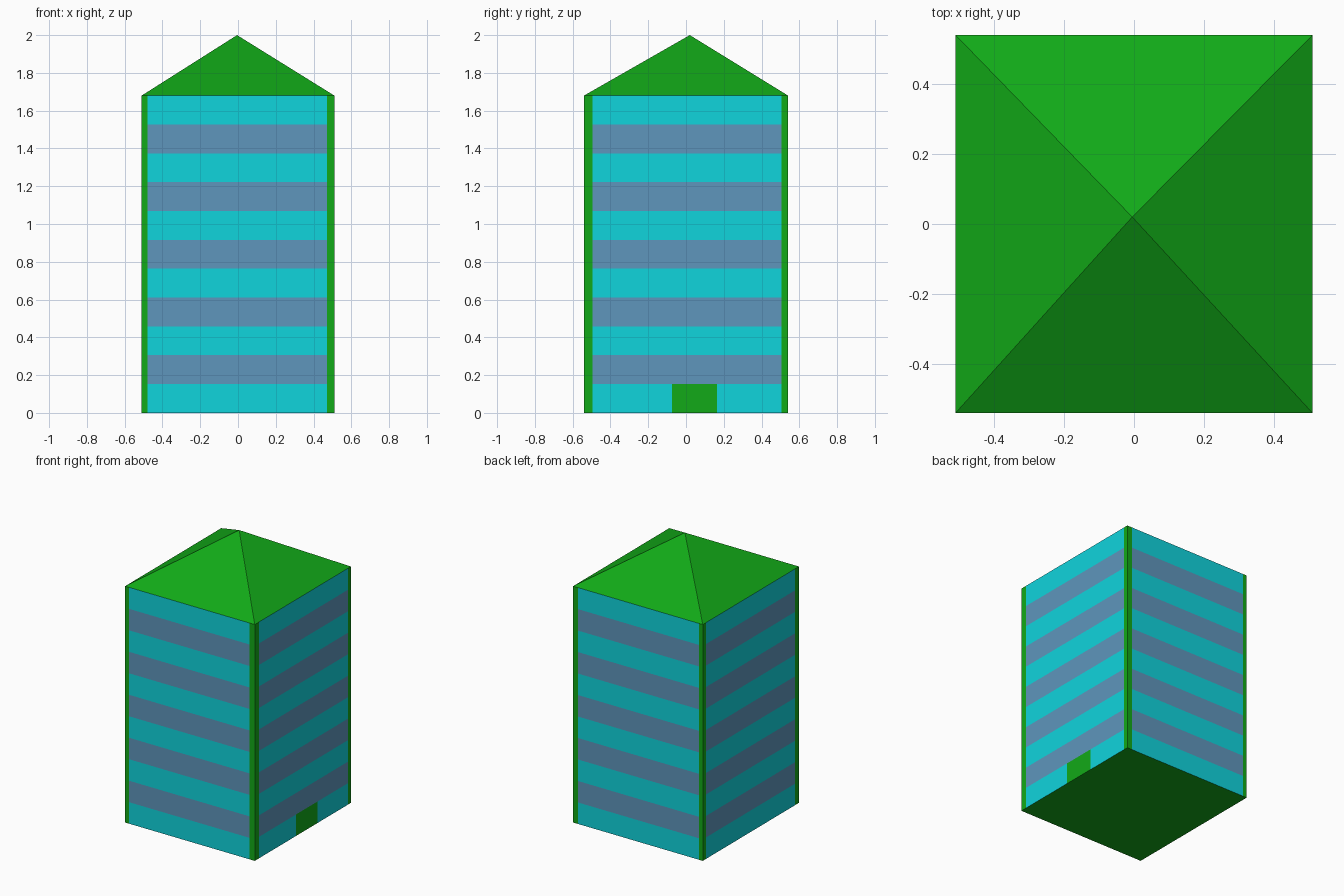
import bpy, bmesh

if "Cube" in bpy.data.objects:
    bpy.data.objects.remove(bpy.data.objects["Cube"])

HX, HY, WALL, TOP = 0.51, 0.54, 1.68, 2.0
FLOORS = 11
X0, X1 = -0.48, 0.47        # panel limits on front and back
Y0, Y1 = -0.495, 0.505      # panel limits on left and right
DOOR0, DOOR1 = -0.075, 0.165


def material(name, rgb):
    m = bpy.data.materials.new(name)
    m.diffuse_color = (*rgb, 1)
    m.use_nodes = True
    m.node_tree.nodes["Principled BSDF"].inputs["Base Color"].default_value = m.diffuse_color
    return m


CYAN = material("cyan", (0.005, 0.66, 0.72))
BLUE = material("slate_blue", (0.114, 0.305, 0.503))
GREEN = material("green", (0.006, 0.40, 0.009))


def build(name, polygons, mat):
    bm = bmesh.new()
    for poly in polygons:
        bm.faces.new([bm.verts.new(p) for p in poly])
    bmesh.ops.remove_doubles(bm, verts=bm.verts, dist=1e-5)
    me = bpy.data.meshes.new(name)
    bm.to_mesh(me)
    bm.free()
    me.materials.append(mat)
    bpy.context.collection.objects.link(bpy.data.objects.new(name, me))


def panel(side, a, b, z0, z1):
    """Outward-facing upright rectangle on one side of the tower."""
    if side in ("front", "back"):
        y = -HY if side == "front" else HY
        pts = [(a, y, z0), (b, y, z0), (b, y, z1), (a, y, z1)]
    else:
        x = HX if side == "right" else -HX
        pts = [(x, a, z0), (x, b, z0), (x, b, z1), (x, a, z1)]
    return pts if side in ("front", "right") else pts[::-1]


# Alternating storey bands, with a gap for the door on the right
step = WALL / FLOORS
for i in range(FLOORS):
    z0, z1 = i * step, (i + 1) * step
    faces = [panel(s, X0, X1, z0, z1) for s in ("front", "back")]
    faces.append(panel("left", Y0, Y1, z0, z1))
    spans = [(Y0, DOOR0), (DOOR1, Y1)] if i == 0 else [(Y0, Y1)]
    faces += [panel("right", a, b, z0, z1) for a, b in spans]
    build(f"storey_band_{i + 1}", faces, BLUE if i % 2 else CYAN)

# Door
build("door", [panel("right", DOOR0, DOOR1, 0, step)], GREEN)

# Corner strips, flush with the bands
strips = []
for s in ("front", "back"):
    strips += [panel(s, -HX, X0, 0, WALL), panel(s, X1, HX, 0, WALL)]
for s in ("left", "right"):
    strips += [panel(s, -HY, Y0, 0, WALL), panel(s, Y1, HY, 0, WALL)]
build("corner_posts", strips, GREEN)

# Pyramid roof with slightly off-centre peak
corners = [(-HX, -HY), (HX, -HY), (HX, HY), (-HX, HY)]
peak = (-0.005, 0.02, TOP)
build("roof", [[(*corners[i], WALL), (*corners[(i + 1) % 4], WALL), peak]
               for i in range(4)], GREEN)

# Underside
build("base", [[(x, y, 0) for x, y in reversed(corners)]], GREEN)
